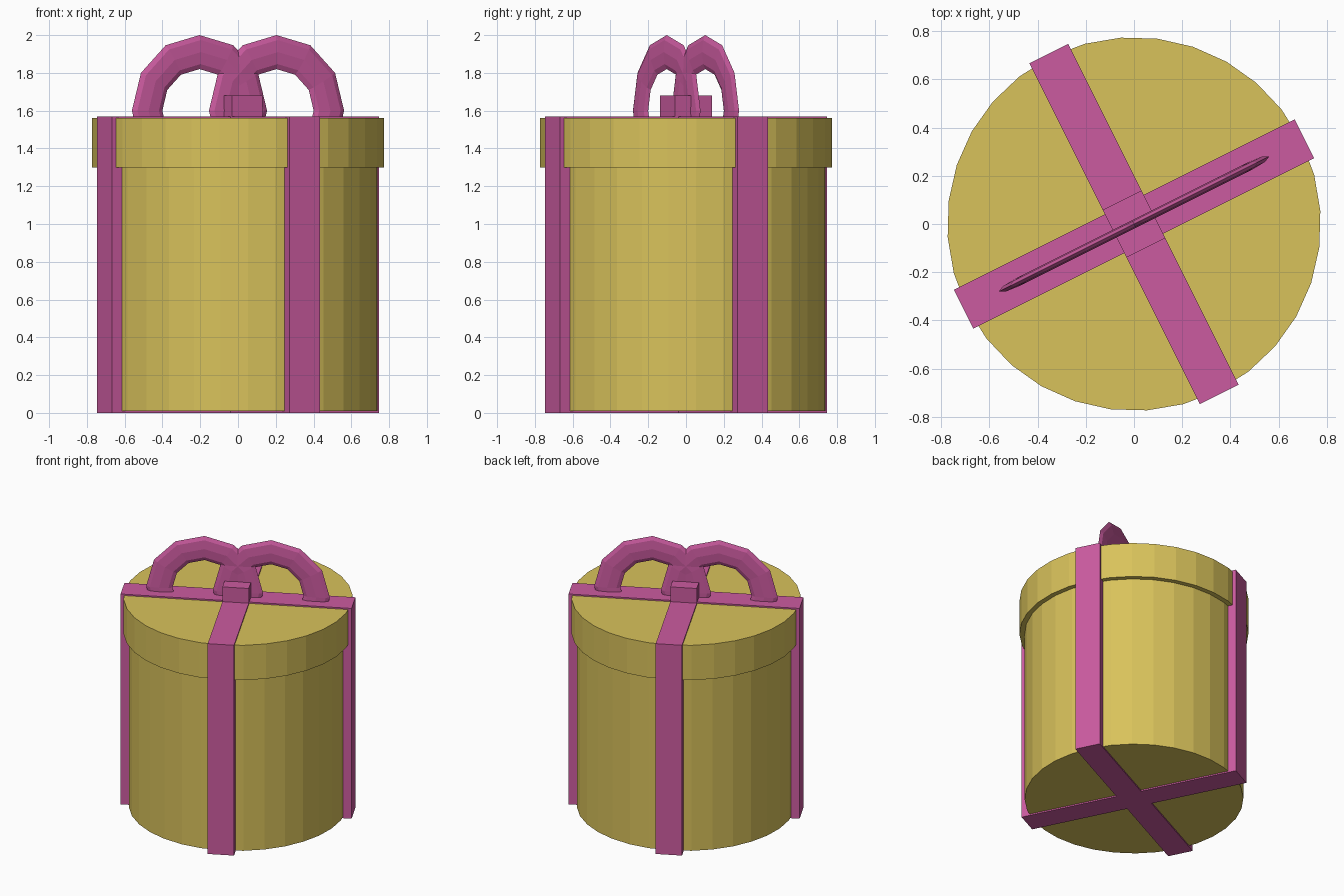
import bpy
import math
from mathutils import Matrix

if "Cube" in bpy.data.objects:
    bpy.data.objects.remove(bpy.data.objects["Cube"])

TURN = math.atan(0.5)  # whole gift is turned about z


def material(name, col):
    m = bpy.data.materials.new(name)
    m.diffuse_color = (*col, 1)
    m.use_nodes = True
    m.node_tree.nodes["Principled BSDF"].inputs["Base Color"].default_value = m.diffuse_color
    return m


GOLD = material("gold paper", (0.69, 0.54, 0.105))
PINK = material("pink ribbon", (0.60, 0.105, 0.35))


def finish(name, mat, matrix):
    ob = bpy.context.object
    ob.name = name
    ob.data.transform(Matrix.Rotation(TURN, 4, 'Z') @ matrix)
    ob.data.materials.append(mat)
    return ob


def cylinder(name, r, z0, z1):
    bpy.ops.mesh.primitive_cylinder_add(vertices=32, radius=r, depth=z1 - z0)
    finish(name, GOLD, Matrix.Translation((0, 0, (z0 + z1) / 2)))


def box(name, sx, sy, z0, z1):
    bpy.ops.mesh.primitive_cube_add(size=1)
    finish(name, PINK, Matrix.Translation((0, 0, (z0 + z1) / 2))
           @ Matrix.Diagonal((sx, sy, z1 - z0, 1)))


# round box and its lid
cylinder("box_body", 0.74, 0.01, 1.31)
cylinder("box_lid", 0.775, 1.30, 1.56)

# crossed ribbon bands wrapping the box
box("ribbon_long", 1.58, 0.18, 0.0, 1.57)
box("ribbon_cross", 0.18, 1.58, 0.0, 1.57)

# bow: knot and two flattened loops
box("bow_knot", 0.18, 0.22, 1.56, 1.68)
for side, name in ((-1, "bow_loop_left"), (1, "bow_loop_right")):
    bpy.ops.mesh.primitive_torus_add(major_segments=12, minor_segments=8,
                                     major_radius=0.31, minor_radius=0.09)
    finish(name, PINK, Matrix.Translation((side * 0.228, 0, 1.6))
           @ Matrix.Diagonal((1, 0.2, 1, 1))
           @ Matrix.Rotation(math.pi / 2, 4, 'X'))
